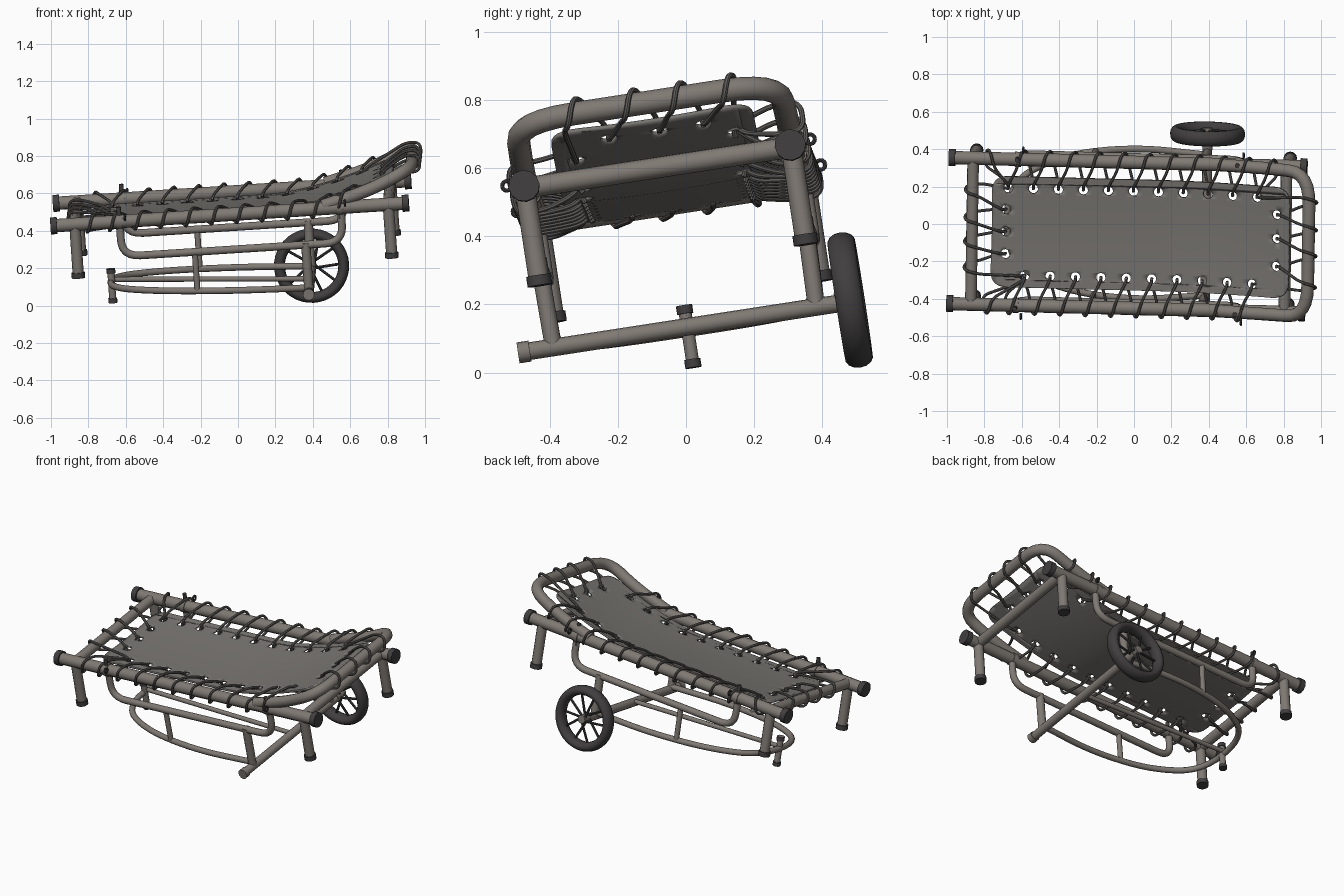
import bpy, bmesh, math
from mathutils import Vector, Matrix

if "Cube" in bpy.data.objects:
    bpy.data.objects.remove(bpy.data.objects["Cube"])

# Local frame of the stretcher: u along the rails, v across, w up (whole model leans)
U = Vector((0.9976, -0.026, 0.064)).normalized()
V = Vector((0.016, 0.987, 0.152))
V = (V - U * V.dot(U)).normalized()
W = U.cross(V)
M = Matrix((U, V, W)).transposed().to_4x4()
M.translation = (-0.038, -0.06, 0.547)


def mat(name, c):
    m = bpy.data.materials.new(name)
    m.diffuse_color = (*c, 1)
    m.use_nodes = True
    m.node_tree.nodes["Principled BSDF"].inputs["Base Color"].default_value = m.diffuse_color
    return m


METAL = mat("warm grey metal", (0.215, 0.193, 0.173))
CLOTH = mat("grey canvas", (0.185, 0.175, 0.163))
DARK = mat("dark rubber", (0.052, 0.048, 0.049))
CORD = mat("grey cord", (0.125, 0.118, 0.112))


def finish(name, me, m):
    me.materials.clear()
    me.materials.append(m)
    for p in me.polygons:
        p.use_smooth = True
        p.material_index = 0
    me.set_sharp_from_angle(angle=math.radians(40))
    o = bpy.data.objects.new(name, me)
    bpy.context.collection.objects.link(o)
    o.matrix_world = M
    return o


def curve_mesh(cu):
    o = bpy.data.objects.new("tmp", cu)
    bpy.context.collection.objects.link(o)
    dg = bpy.context.evaluated_depsgraph_get()
    me = bpy.data.meshes.new_from_object(o.evaluated_get(dg))
    bpy.data.objects.remove(o)
    return me


def fillet(pts, r, n=6):
    """Round the inner corners of a polyline."""
    pts = [Vector(p) for p in pts]
    out = [pts[0]]
    for a, b, c in zip(pts, pts[1:], pts[2:]):
        d1, d2 = a - b, c - b
        p = b + d1.normalized() * min(r, d1.length * 0.48)
        q = b + d2.normalized() * min(r, d2.length * 0.48)
        for i in range(n + 1):
            t = i / n
            out.append(p * (1 - t) ** 2 + b * 2 * t * (1 - t) + q * t * t)
    return out + [pts[-1]]


def tubes(name, paths, r, m, bend=0.0, res=4):
    cu = bpy.data.curves.new(name, 'CURVE')
    cu.dimensions = '3D'
    cu.bevel_depth = r
    cu.bevel_resolution = res
    cu.use_fill_caps = True
    for path in paths:
        pts = fillet(path, bend) if bend else path
        s = cu.splines.new('POLY')
        s.points.add(len(pts) - 1)
        for sp, p in zip(s.points, pts):
            sp.co = (*p, 1)
    return finish(name, curve_mesh(cu), m)


S = (-1, 1)
RV = 0.395

# Rails, end caps and cross bars
tubes("side_rails", [[(-.95, s * RV, 0), (.95, s * RV, 0)] for s in S], .036, METAL)
tubes("rail_end_caps", [[(e * .925, s * RV, 0), (e * .96, s * RV, 0)] for s in S for e in S], .046, DARK)
tubes("cross_bars", [[(u, -RV, 0), (u, RV, 0)] for u in (-.83, .85)], .031, METAL)

# Four short legs with rubber feet
LEGS = [(u, s * RV) for u in (-.83, .85) for s in S]
tubes("legs", [[(u, v, 0), (u, v, -.26)] for u, v in LEGS], .03, METAL)
tubes("leg_feet", [[(u, v, -.26), (u, v, -.29)] for u, v in LEGS], .036, DARK)

# Raised head rest hoop
tubes("head_rest_hoop", [[(.5, -.395, .015), (.75, -.395, .08), (.985, -.39, .185),
                          (.985, .39, .185), (.75, .395, .08), (.5, .395, .015)]], .034, METAL, .17)

# Hanging side frames under the rails
tubes("side_hangers", [[(-.59, s * RV, 0), (-.59, s * RV, -.19), (.595, s * RV, -.19), (.595, s * RV, 0)]
                       for s in S], .021, METAL, .1)

# Axle, lower loop, uprights and rest post
AU, AW = .395, -.445
tubes("axle", [[(AU, -.47, AW), (AU, .49, AW)]], .026, METAL)
tubes("axle_end_cap", [[(AU, -.495, AW), (AU, -.46, AW)]], .031, METAL)
tubes("lower_loop", [[(AU, -.38, -.425), (.0, -.415, -.41), (-.4, -.36, -.395), (-.67, -.2, -.385),
                      (-.67, .2, -.385), (-.4, .36, -.395), (.0, .415, -.41), (AU, .38, -.425)]],
      .018, METAL, .2)
tubes("lower_center_bar", [[(-.66, 0, -.37), (AU, 0, -.435)]], .014, METAL)
tubes("loop_uprights", [[(-.2, s * RV, -.19), (-.2, s * .39, -.405)] for s in S], .016, METAL)
tubes("axle_uprights", [[(AU, s * RV, -.18), (AU, s * .39, AW)] for s in S], .025, METAL)
tubes("rest_post", [[(-.665, -.01, -.31), (-.665, -.01, -.485)]], .019, METAL)
tubes("rest_post_caps", [[(-.665, -.01, a), (-.665, -.01, a - .025)] for a in (-.31, -.47)], .024, DARK)

# Wheel: tyre from a revolved oval, rim, hub and spokes
WV, WW = .491, -.44
bm = bmesh.new()
N, K = 40, 14
rings = []
for i in range(N):
    a = math.tau * i / N
    ring = []
    for j in range(K):
        b = math.tau * j / K
        rad = .172 + .029 * math.cos(b)
        ring.append(bm.verts.new((AU + rad * math.cos(a), WV + .041 * math.sin(b), WW + rad * math.sin(a))))
    rings.append(ring)
for i in range(N):
    r0, r1 = rings[i], rings[(i + 1) % N]
    for j in range(K):
        bm.faces.new((r0[j], r0[(j + 1) % K], r1[(j + 1) % K], r1[j]))
bmesh.ops.recalc_face_normals(bm, faces=bm.faces)
me = bpy.data.meshes.new("tyre")
bm.to_mesh(me)
bm.free()
finish("tyre", me, DARK)
tubes("wheel_hub", [[(AU, WV - .045, WW), (AU, WV + .035, WW)]], .026, METAL)
spokes = []
for i in range(10):
    a = math.tau * i / 10
    side = .02 if i % 2 else -.02
    b = a + (.5 if i % 2 else -.5)
    spokes.append([(AU + .02 * math.cos(b), WV + side, WW + .02 * math.sin(b)),
                   (AU + .15 * math.cos(a), WV, WW + .15 * math.sin(a))])
tubes("wheel_spokes", spokes, .0075, DARK, res=2)


# Heights of the canvas and of the tube it is laced to
def cloth_w(u):
    t = max(0, (u - .2) / .66)
    return -.015 + .155 * t ** 1.6


def rail_w(u):
    if u < .5:
        return 0
    return .015 + .26 * (u - .5) if u < .75 else .08 + .45 * (u - .75)


# Canvas with eyelet holes: filled flat curve, sliced, then bent
near = [(-.545 + .136 * k, -.235) for k in range(10)]
far = [(-.64 + .134 * k, .235) for k in range(11)]
foot = [(-.65, v) for v in (.12, .0, -.12)]
head = [(.81, v) for v in (.15, .02, -.13)]
cu = bpy.data.curves.new("canvas", 'CURVE')
cu.dimensions = '2D'
cu.fill_mode = 'FRONT'
rim = fillet([(-.725, 0, 0), (-.73, -.3, 0), (.88, -.3, 0), (.88, .3, 0), (-.73, .3, 0), (-.725, 0, 0)], .09)[:-1]
loops = [rim]
for u, v in near + far + foot + head:
    loops.append([(u + .025 * math.cos(math.tau * i / 12), v + .025 * math.sin(math.tau * i / 12), 0)
                  for i in range(12)])
for lp in loops:
    s = cu.splines.new('POLY')
    s.points.add(len(lp) - 1)
    s.use_cyclic_u = True
    for sp, p in zip(s.points, lp):
        sp.co = (p[0], p[1], 0, 1)
me = curve_mesh(cu)
bm = bmesh.new()
bm.from_mesh(me)
bmesh.ops.remove_doubles(bm, verts=bm.verts, dist=1e-5)
for no, cuts in (((1, 0, 0), [-.69 + .0453 * i for i in range(35)]),
                 ((0, 1, 0), [-.28 + .0401 * i for i in range(15)])):
    for c in cuts:
        bmesh.ops.bisect_plane(bm, geom=bm.verts[:] + bm.edges[:] + bm.faces[:],
                               plane_co=Vector(no) * c, plane_no=no)
for v in bm.verts:
    v.co.z = cloth_w(v.co.x) - .01 * max(0, 1 - (v.co.y / .3) ** 2)
bm.to_mesh(me)
bm.free()
canvas = finish("canvas", me, CLOTH)
mod = canvas.modifiers.new("thickness", 'SOLIDIFY')
mod.thickness = .012
mod.offset = 0


# Lacing cord: out of one eyelet, round the tube, back to the next eyelet
def lace(a, b, c, d, along, R):
    A = Vector((*a, cloth_w(a[0])))
    B = Vector((*b, cloth_w(b[0])))
    C, d, s, z = Vector(c), Vector(d), Vector(along), Vector((0, 0, 1))
    return [A - z * .02, A + d * .02 + z * .02, C - d * R * .9 - s * .025 + z * R,
            C + d * R - s * .005 + z * R, C + d * R + s * .02 - z * R,
            C - d * R * .9 + s * .035 - z * R, B + d * .03 - z * .022, B + z * .012]


cords = []
for row, sg in ((near, -1), (far, 1)):
    order = row if sg > 0 else row[::-1]
    for i, a in enumerate(order):
        b = order[i + 1] if i + 1 < len(order) else (a[0] + sg * .02, a[1])
        uc = a[0] + sg * .075
        cords.append(lace(a, b, (uc, sg * RV, rail_w(uc)), (0, sg, 0), (sg, 0, 0), .045))
ends = [(near[0], foot[2], -.2), (foot[2], foot[1], -.06), (foot[1], foot[0], .07), (foot[0], far[0], .22)]
for a, b, v in ends:
    cords.append(lace(a, b, (-.83, v, 0), (-1, 0, 0), (0, 1, 0), .039))
ends = [(far[-1], head[0], .24), (head[0], head[1], .09), (head[1], head[2], -.05), (head[2], near[-1], -.22)]
for a, b, v in ends:
    cords.append(lace(a, b, (.985, v, .185), (1, 0, 0), (0, -1, 0), .042))
# diagonal ties into the foot corners
for s, h in ((-1, near[0]), (1, far[0])):
    cords.append(lace(h, h, (-.74, s * RV, 0), (0, s, 0), (-1, 0, 0), .045))
tubes("lacing_cords", cords, .008, CORD, .04, res=2)

# Clamps where the hangers meet the rails, with small bolts and rings
CL = [(u, s * RV) for u in (-.59, .59) for s in S]
tubes("rail_clamps", [[(u - .016, v, 0), (u + .016, v, 0)] for u, v in CL], .041, METAL)
tubes("clamp_bolts", [[(u, v * 1.02, -.06), (u, v * 1.02, .08)] for u, v in CL], .012, DARK)
eyes = []
for u, v in CL:
    s = math.copysign(1, v)
    eyes.append([(u + .03, v + s * (.055 + .014 * math.cos(math.tau * i / 12)),
                  .03 + .014 * math.sin(math.tau * i / 12)) for i in range(13)])
tubes("clamp_rings", eyes, .006, DARK, res=2)
